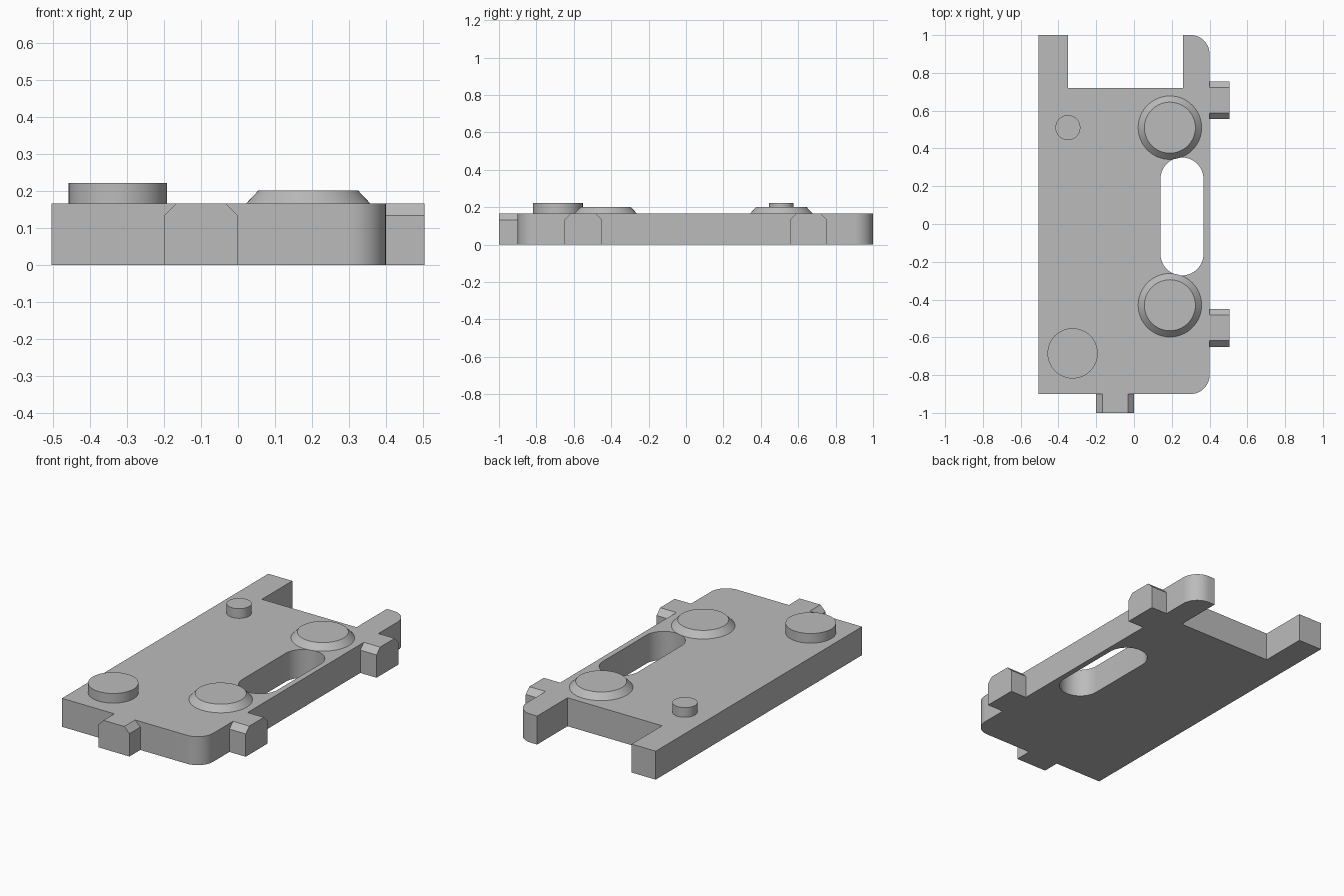
import bpy, bmesh, math
from mathutils import Matrix, Vector

if "Cube" in bpy.data.objects:
    bpy.data.objects.remove(bpy.data.objects["Cube"])

H = 0.166  # plate thickness

grey = bpy.data.materials.new("plain grey")
grey.diffuse_color = (0.5, 0.5, 0.5, 1)
grey.use_nodes = True
grey.node_tree.nodes["Principled BSDF"].inputs["Base Color"].default_value = grey.diffuse_color


def finish(bm, name):
    bmesh.ops.recalc_face_normals(bm, faces=bm.faces)
    me = bpy.data.meshes.new(name)
    bm.to_mesh(me)
    bm.free()
    ob = bpy.data.objects.new(name, me)
    me.materials.append(grey)
    bpy.context.collection.objects.link(ob)
    return ob


def prism(name, profile, depth, matrix=Matrix()):
    """Extrude a flat profile along its local z, then place it."""
    bm = bmesh.new()
    face = bm.faces.new([bm.verts.new((x, y, 0)) for x, y in profile])
    ext = bmesh.ops.extrude_face_region(bm, geom=[face])
    verts = [v for v in ext["geom"] if isinstance(v, bmesh.types.BMVert)]
    bmesh.ops.translate(bm, verts=verts, vec=(0, 0, depth))
    bmesh.ops.transform(bm, matrix=matrix, verts=bm.verts)
    return finish(bm, name)


def arc(cx, cy, r, start, n=14):
    """Quarter circle, counter-clockwise from the start angle."""
    return [(cx + r * math.cos(math.radians(start + 90 * i / n)),
             cy + r * math.sin(math.radians(start + 90 * i / n))) for i in range(n + 1)]


def boss(name, x, y, r_low, r_high, top):
    """Raised round pad, open underneath where it meets the plate."""
    bm = bmesh.new()
    bmesh.ops.create_cone(bm, cap_ends=True, segments=64, radius1=r_low, radius2=r_high,
                          depth=top - H, matrix=Matrix.Translation((x, y, (top + H) / 2)))
    low = [f for f in bm.faces if f.calc_center_median().z < H + 0.001]
    bmesh.ops.delete(bm, geom=low, context='FACES_ONLY')
    return finish(bm, name)


def apply_boolean(ob, other, op):
    mod = ob.modifiers.new(op, 'BOOLEAN')
    mod.operation, mod.solver, mod.object = op, 'EXACT', other
    bpy.context.view_layer.objects.active = ob
    bpy.ops.object.modifier_apply(modifier=mod.name)
    bpy.data.objects.remove(other)


# Plate outline with rounded right corners and a notch at the back
outline = [(-0.505, -0.9)] + arc(0.3, -0.8, 0.1, 270) + arc(0.3, 0.9, 0.1, 0)
outline[-1] = (0.3, 1.0)
outline += [(0.26, 1.0), (0.26, 0.72), (-0.35, 0.72), (-0.35, 1.0), (-0.505, 1.0)]
plate = prism("base_plate", outline, H)

# Rounded slot
r = 0.114
slot = (arc(0.368 - r, 0.352 - r, r, 0) + arc(0.14 + r, 0.352 - r, r, 90)[1:]
        + arc(0.14 + r, -0.272 + r, r, 180) + arc(0.368 - r, -0.272 + r, r, 270)[1:-1])
slot = [p for i, p in enumerate(slot) if (Vector(p) - Vector(slot[i - 1])).length > 1e-5]
apply_boolean(plate, prism("slot_cutter", slot, 1, Matrix.Translation((0, 0, -0.5))), 'DIFFERENCE')

# Chamfered edge tabs: profile is width by height, extruded outwards
c = 0.033
tab = [(-0.1, 0), (0.1, 0), (0.1, H - c), (0.1 - c, H), (-0.1 + c, H), (-0.1, H - c)]
upright = Matrix.Rotation(math.pi / 2, 4, 'X')  # extrudes towards -y
for x, y, turn in ((0.385, 0.655, 90), (0.385, -0.55, 90), (-0.1, -0.88, 0)):
    place = Matrix.Translation((x, y, 0)) @ Matrix.Rotation(math.radians(turn), 4, 'Z') @ upright
    apply_boolean(plate, prism("tab", tab, 0.12, place), 'UNION')

# Sloped pads and round pegs
parts = [plate,
         boss("rear_sloped_pad", 0.19, 0.51, 0.168, 0.135, 0.201),
         boss("front_sloped_pad", 0.19, -0.43, 0.168, 0.135, 0.201),
         boss("large_peg", -0.325, -0.685, 0.133, 0.133, 0.222),
         boss("small_peg", -0.35, 0.51, 0.066, 0.066, 0.222)]

# Smooth round walls, keep edges sharp
bpy.ops.object.select_all(action='DESELECT')
for ob in parts:
    ob.select_set(True)
bpy.context.view_layer.objects.active = plate
bpy.ops.object.shade_smooth_by_angle(angle=math.radians(30))
